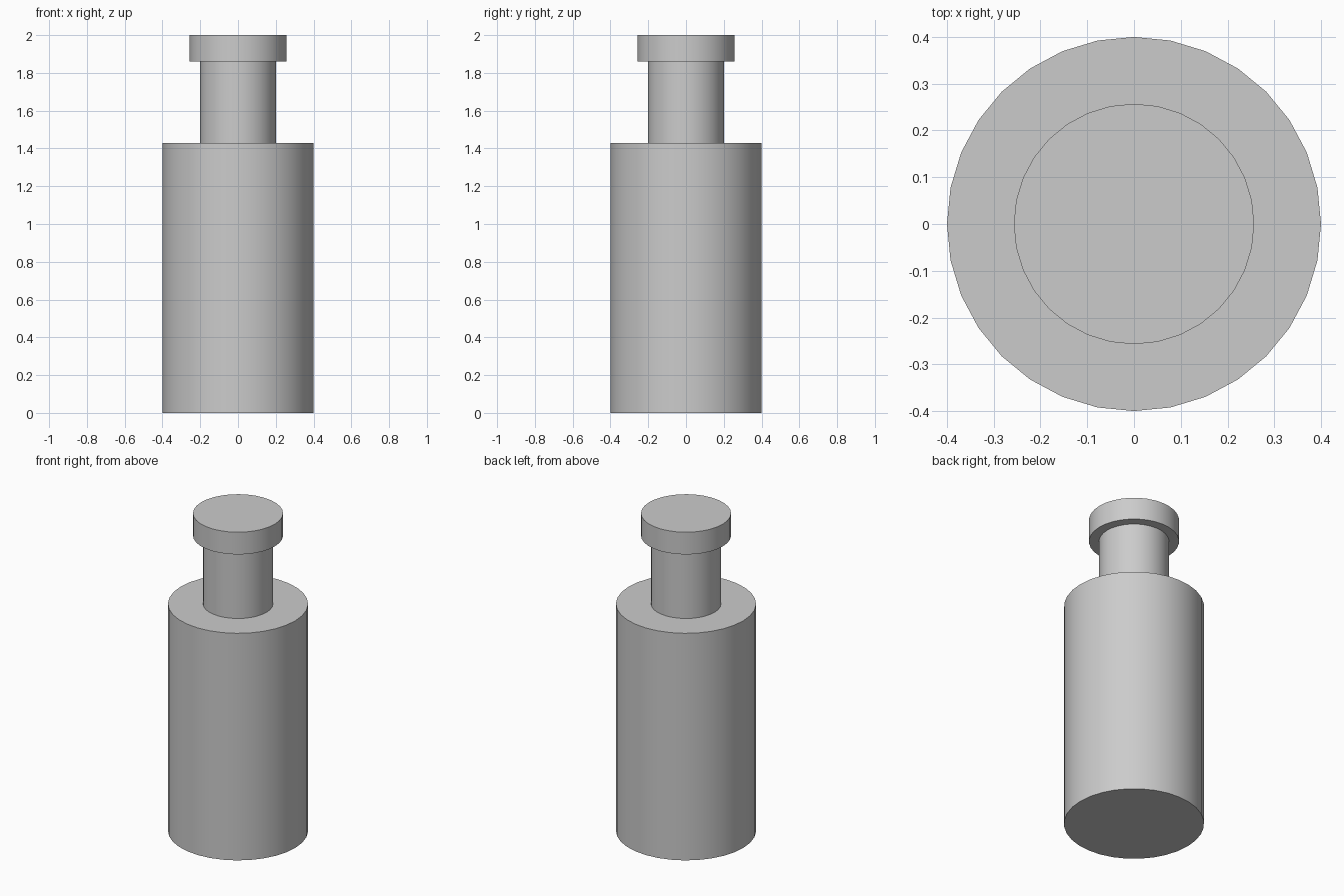
import bpy
import math

default_cube = bpy.data.objects.get("Cube")
if default_cube:
    bpy.data.objects.remove(default_cube, do_unlink=True)

# Single grey material
GREY = (0.6, 0.6, 0.6, 1.0)
grey = bpy.data.materials.new("plain_grey")
grey.use_nodes = True
grey.diffuse_color = GREY
grey.node_tree.nodes["Principled BSDF"].inputs["Base Color"].default_value = GREY


def cylinder(name, radius, bottom, top):
    """Upright capped cylinder between two heights."""
    bpy.ops.mesh.primitive_cylinder_add(
        vertices=32, radius=radius, depth=top - bottom,
        location=(0, 0, (bottom + top) / 2))
    part = bpy.context.object
    part.name = name
    part.data.materials.append(grey)
    bpy.ops.object.shade_smooth_by_angle(angle=math.radians(30))
    return part


SHOULDER, CAP_BASE, TOP = 1.43, 1.86, 2.0

# Wide body, narrow neck and overhanging cap
cylinder("bottle_body", 0.4, 0, SHOULDER)
cylinder("bottle_neck", 0.2, SHOULDER, CAP_BASE)
cylinder("bottle_cap", 0.257, CAP_BASE, TOP)
